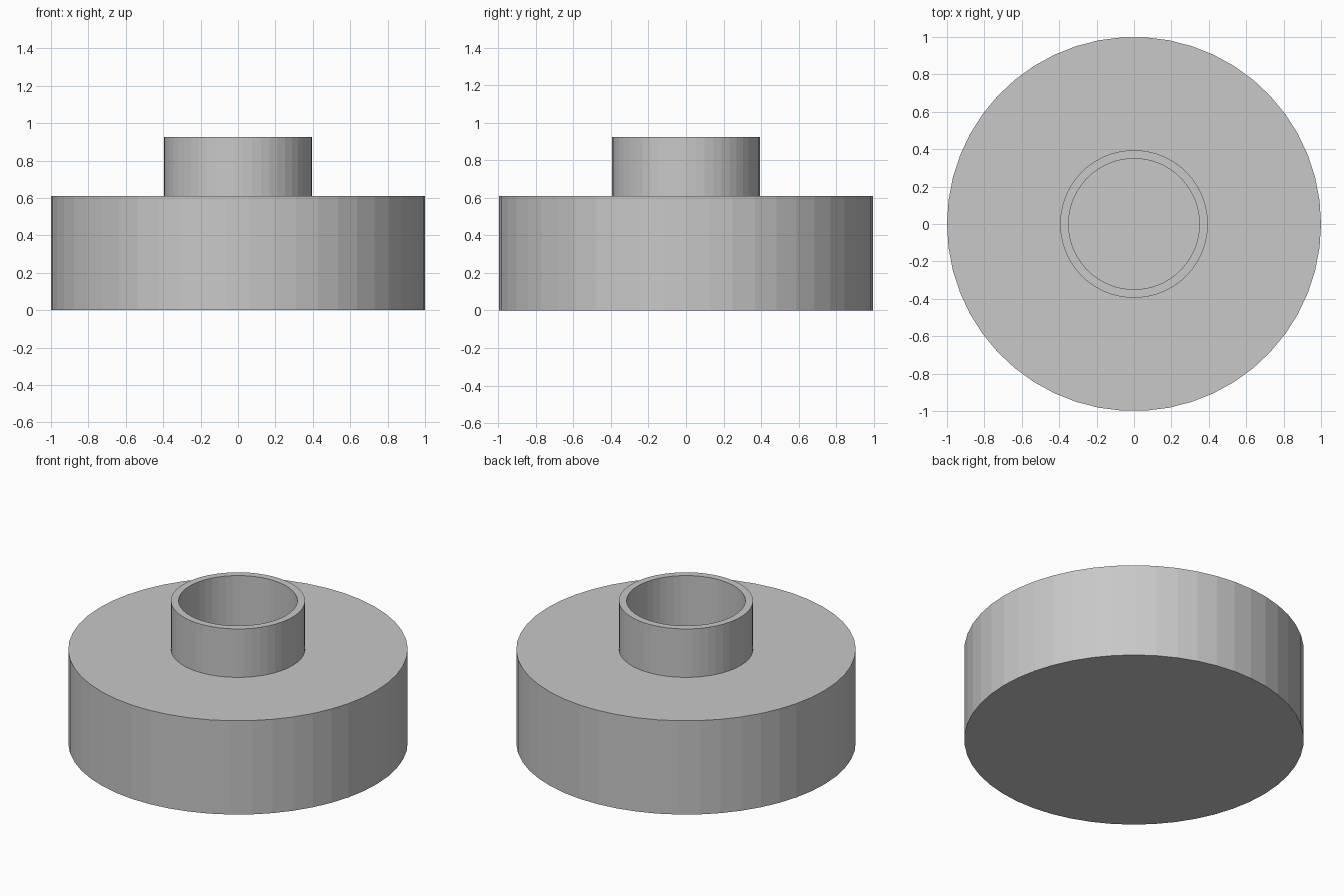
import bpy, bmesh, math

cube = bpy.data.objects.get("Cube")
if cube:
    bpy.data.objects.remove(cube, do_unlink=True)

SEGMENTS = 50

grey = bpy.data.materials.new("plain_grey")
grey.use_nodes = True
colour = (0.58, 0.58, 0.58, 1.0)
grey.diffuse_color = colour
grey.node_tree.nodes["Principled BSDF"].inputs["Base Color"].default_value = colour


def lathe(name, profile, segments):
    """Turn an (r, z) outline around z and cap its open ends."""
    bm = bmesh.new()
    rings = []
    for r, z in profile:
        rings.append([bm.verts.new((r * math.cos(a), r * math.sin(a), z))
                      for a in (math.tau * i / segments for i in range(segments))])
    for low, high in zip(rings, rings[1:]):
        for i in range(segments):
            j = (i + 1) % segments
            bm.faces.new((low[i], low[j], high[j], high[i]))
    bm.faces.new(rings[0][::-1])
    bm.faces.new(rings[-1])
    bmesh.ops.recalc_face_normals(bm, faces=bm.faces)
    mesh = bpy.data.meshes.new(name)
    bm.to_mesh(mesh)
    bm.free()
    mesh.materials.append(grey)
    obj = bpy.data.objects.new(name, mesh)
    bpy.context.collection.objects.link(obj)
    return obj


# Wide drum and open neck in one outline: base, side, shoulder, neck, rim, bore
BASE_R, NECK_R, BORE_R = 1.0, 0.395, 0.35
SHOULDER_Z, RIM_Z, FLOOR_Z = 0.61, 0.925, 0.1
lathe("drum_with_neck", [
    (BASE_R, 0), (BASE_R, SHOULDER_Z),
    (NECK_R, SHOULDER_Z), (NECK_R, RIM_Z),
    (BORE_R, RIM_Z), (BORE_R, FLOOR_Z),
], SEGMENTS)
